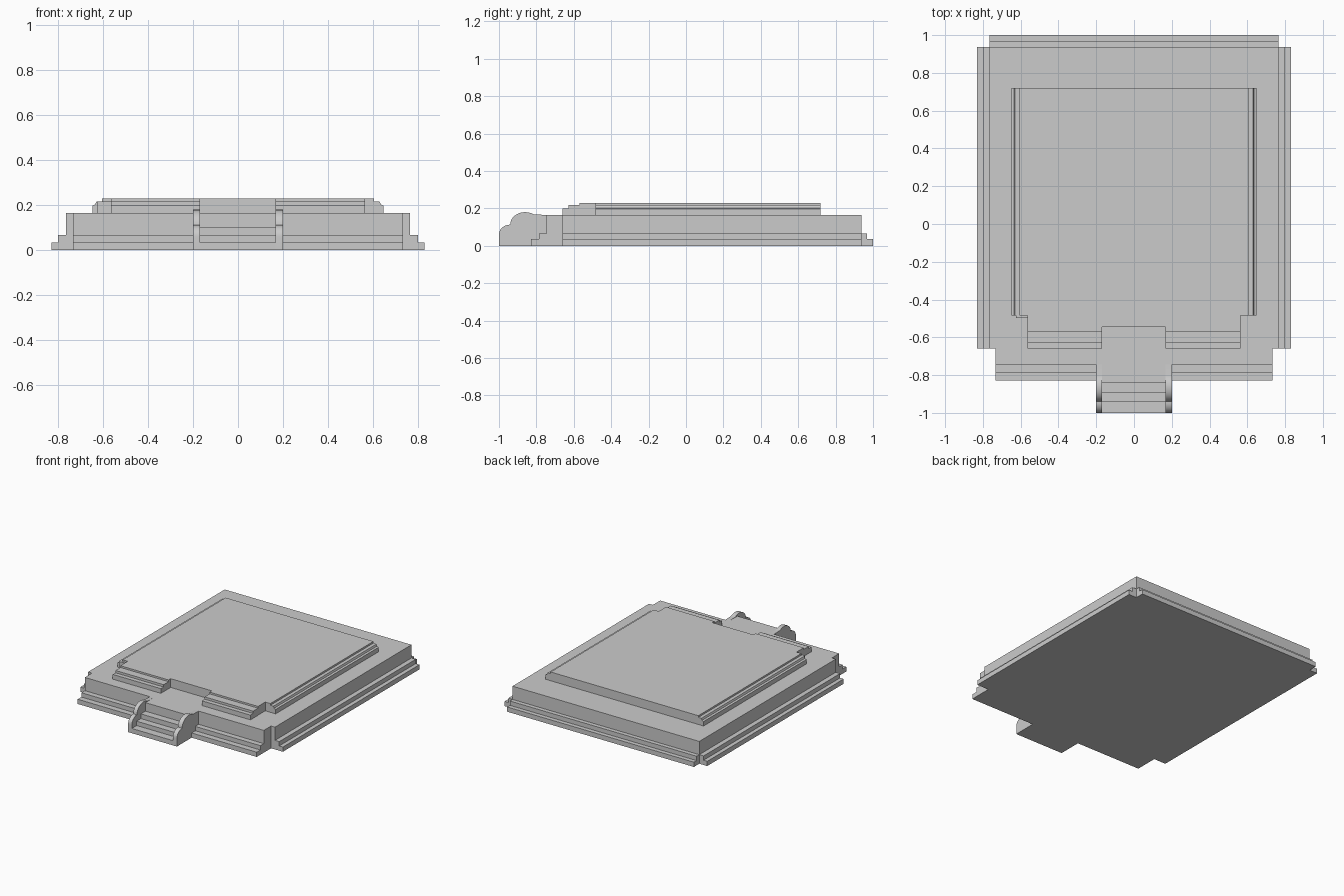
import bpy, bmesh, math

if "Cube" in bpy.data.objects:
    bpy.data.objects.remove(bpy.data.objects["Cube"])


def prism(name, pts, axis, a, b):
    """Extrude a 2D outline along an axis: x -> (y,z), y -> (x,z), z -> (x,y)."""
    def co(p, t):
        return {'x': (t, p[0], p[1]), 'y': (p[0], t, p[1]), 'z': (p[0], p[1], t)}[axis]
    bm = bmesh.new()
    lo = [bm.verts.new(co(p, a)) for p in pts]
    hi = [bm.verts.new(co(p, b)) for p in pts]
    bm.faces.new(lo)
    bm.faces.new(hi)
    for i in range(len(pts)):
        j = (i + 1) % len(pts)
        bm.faces.new((lo[i], lo[j], hi[j], hi[i]))
    bmesh.ops.recalc_face_normals(bm, faces=bm.faces)
    me = bpy.data.meshes.new(name)
    bm.to_mesh(me)
    bm.free()
    ob = bpy.data.objects.new(name, me)
    bpy.context.collection.objects.link(ob)
    return ob


Z1, Z2, ZB, ZT = 0.035, 0.067, 0.165, 0.23
XL, XR = -0.17, 0.167    # inner edges of the stairway

# Main terrace body with narrower front
prism("terrace_body", [(-.765, .937), (.765, .937), (.765, -.66), (.733, -.66),
                       (.733, -.745), (-.733, -.745), (-.733, -.66), (-.765, -.66)],
      'z', 0, ZB)

# Stepped plinth mouldings along sides, back and front


def moulding(inner, mid, outer):
    return [(inner, 0), (outer, 0), (outer, Z1), (mid, Z1), (mid, Z2), (inner, Z2)]


for s, side in ((-1, "left"), (1, "right")):
    prism(side + "_plinth", moulding(s * .765, s * .80, s * .83), 'y', -.66, .937)
    prism(side + "_front_plinth", moulding(-.745, -.785, -.828), 'x', s * .2, s * .733)
prism("back_plinth", moulding(.937, .968, 1.0), 'x', -.765, .765)

# Upper platform, with a recess in front of the stairway
prism("upper_platform", [(-.605, .72), (.605, .72), (.605, -.485), (.563, -.485),
                         (.563, -.57), (XR, -.57), (XR, -.545), (XL, -.545),
                         (XL, -.57), (-.565, -.57), (-.565, -.485), (-.605, -.485)],
      'z', ZB, ZT)
for s, side in ((-1, "left"), (1, "right")):
    prism(side + "_platform_edge",
          [(s * x, z) for x, z in ((.605, ZB), (.648, ZB), (.648, .198), (.635, .203),
                                   (.63, .217), (.605, .217))], 'y', -.485, .72)
    x0 = XL if s < 0 else XR
    prism(side + "_platform_front_steps",
          [(-.57, ZB), (-.66, ZB), (-.66, .2), (-.628, .2), (-.628, .217), (-.57, .217)],
          'x', x0, s * .564)
prism("corner_block", [(-.625, -.497), (-.565, -.497), (-.565, -.485), (-.625, -.485)],
      'z', ZB, .217)

# Entrance stairs
prism("entrance_stairs", [(-.745, 0), (-1, 0), (-1, Z1), (-.943, Z1), (-.943, Z2),
                          (-.893, Z2), (-.893, .102), (-.84, .102), (-.84, ZB),
                          (-.745, ZB)], 'x', XL, XR)

# Scrolled cheek walls: two rounded lobes
cheek = [(-.745, 0), (-1, 0)]
for i in range(9):
    a = math.pi - i * math.pi / 16
    cheek.append((-.94 + .06 * math.cos(a), .06 + .053 * math.sin(a)))
for i in range(13):
    a = math.pi - i * math.radians(135) / 12
    cheek.append((-.86 + .08 * math.cos(a), .113 + .067 * math.sin(a)))
cheek[-1] = (-.80, ZB + .002)
cheek.append((-.745, ZB))
for a, b, side in ((-.2, XL, "left"), (XR, .2, "right")):
    ob = prism(side + "_cheek_wall", cheek, 'x', a, b)
    bpy.ops.object.select_all(action='DESELECT')
    ob.select_set(True)
    bpy.context.view_layer.objects.active = ob
    bpy.ops.object.shade_smooth_by_angle(angle=math.radians(30))
